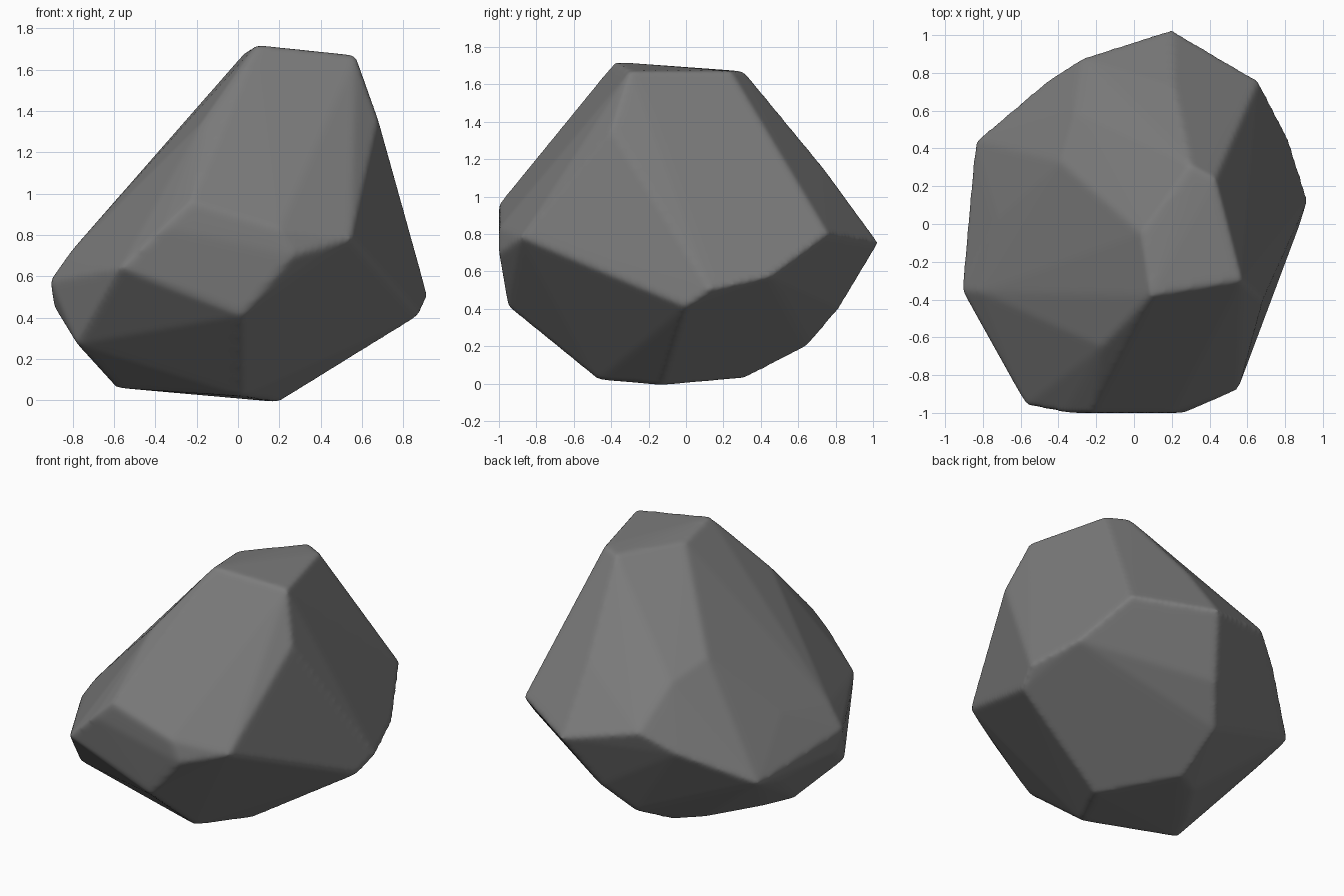
import bpy
import bmesh
from mathutils import Vector

default_cube = bpy.data.objects.get("Cube")
if default_cube:
    bpy.data.objects.remove(default_cube, do_unlink=True)


def make_material(name, colour, roughness):
    """One flat colour, shown in the viewport and in a render."""
    material = bpy.data.materials.new(name)
    material.use_nodes = True
    material.diffuse_color = colour
    shader = material.node_tree.nodes["Principled BSDF"]
    shader.inputs["Base Color"].default_value = colour
    shader.inputs["Roughness"].default_value = roughness
    return material


def hull_object(name, corners):
    """Wrap a convex skin round the chiselled corners."""
    mesh = bpy.data.meshes.new(name)
    bm = bmesh.new()
    for corner in corners:
        bm.verts.new(Vector(corner))
    hull = bmesh.ops.convex_hull(bm, input=bm.verts[:])
    loose = {v for v in hull["geom_interior"] if isinstance(v, bmesh.types.BMVert)}
    loose.update(v for v in bm.verts if not v.link_faces)
    bmesh.ops.delete(bm, geom=list(loose), context="VERTS")
    bmesh.ops.recalc_face_normals(bm, faces=bm.faces[:])
    bm.to_mesh(mesh)
    bm.free()
    obj = bpy.data.objects.new(name, mesh)
    bpy.context.collection.objects.link(obj)
    return obj


def wear_edges(obj, voxel, passes, material):
    """Soften the chiselled edges evenly, apply the result and colour it."""
    remesh = obj.modifiers.new("even_skin", "REMESH")
    remesh.mode = "VOXEL"
    remesh.voxel_size = voxel
    smooth = obj.modifiers.new("worn_edges", "SMOOTH")
    smooth.factor = .5
    smooth.iterations = passes
    bpy.context.view_layer.update()
    evaluated = obj.evaluated_get(bpy.context.evaluated_depsgraph_get())
    worn = bpy.data.meshes.new_from_object(evaluated)
    obj.modifiers.clear()
    obj.data = worn
    worn.name = obj.name
    worn.materials.clear()
    worn.materials.append(material)
    worn.shade_smooth()


# Corners of the stone, from the crown down to the foot
crown = [(.09, -.38, 1.72), (.57, -.3, 1.67), (.43, .24, 1.67),
         (.3, .31, 1.67), (.04, -.05, 1.69)]
shoulder = [(.68, -.4, 1.36), (-.17, -.65, 1.35), (-.39, .33, 1.18),
            (-.31, .6, 1.09), (.21, .73, 1.16)]
front_waist = [(-.23, -1, .96), (.2, -1, .83), (.27, -1, .7),
               (.55, -.88, .78), (-.36, -1, .84), (-.57, -.96, .64),
               (.02, -.95, .41)]
left_waist = [(.88, 0, .41), (.92, .13, .5), (.82, .45, .57),
              (.66, .76, .8)]
back_waist = [(.2, 1.03, .75), (-.27, .88, .85), (-.46, .76, .72),
              (.05, .82, .4)]
right_waist = [(-.72, .03, .79), (-.84, .44, .5), (-.82, .2, .42),
               (-.81, -.36, .72), (-.91, -.35, .58), (-.89, -.3, .45),
               (-.78, -.55, .27)]
foot = [(-.09, .65, .2), (-.12, .32, .03), (-.3, .2, .05),
        (.2, -.13, -.01), (.02, -.47, .02), (-.59, -.3, .06),
        (-.5, -.1, .06)]
corners = (crown + shoulder + front_waist + left_waist
           + back_waist + right_waist + foot)

# The stone itself
stone_grey = make_material("stone_grey", (.2, .2, .2, 1), .9)
boulder = hull_object("boulder", corners)
wear_edges(boulder, voxel=.016, passes=10, material=stone_grey)
